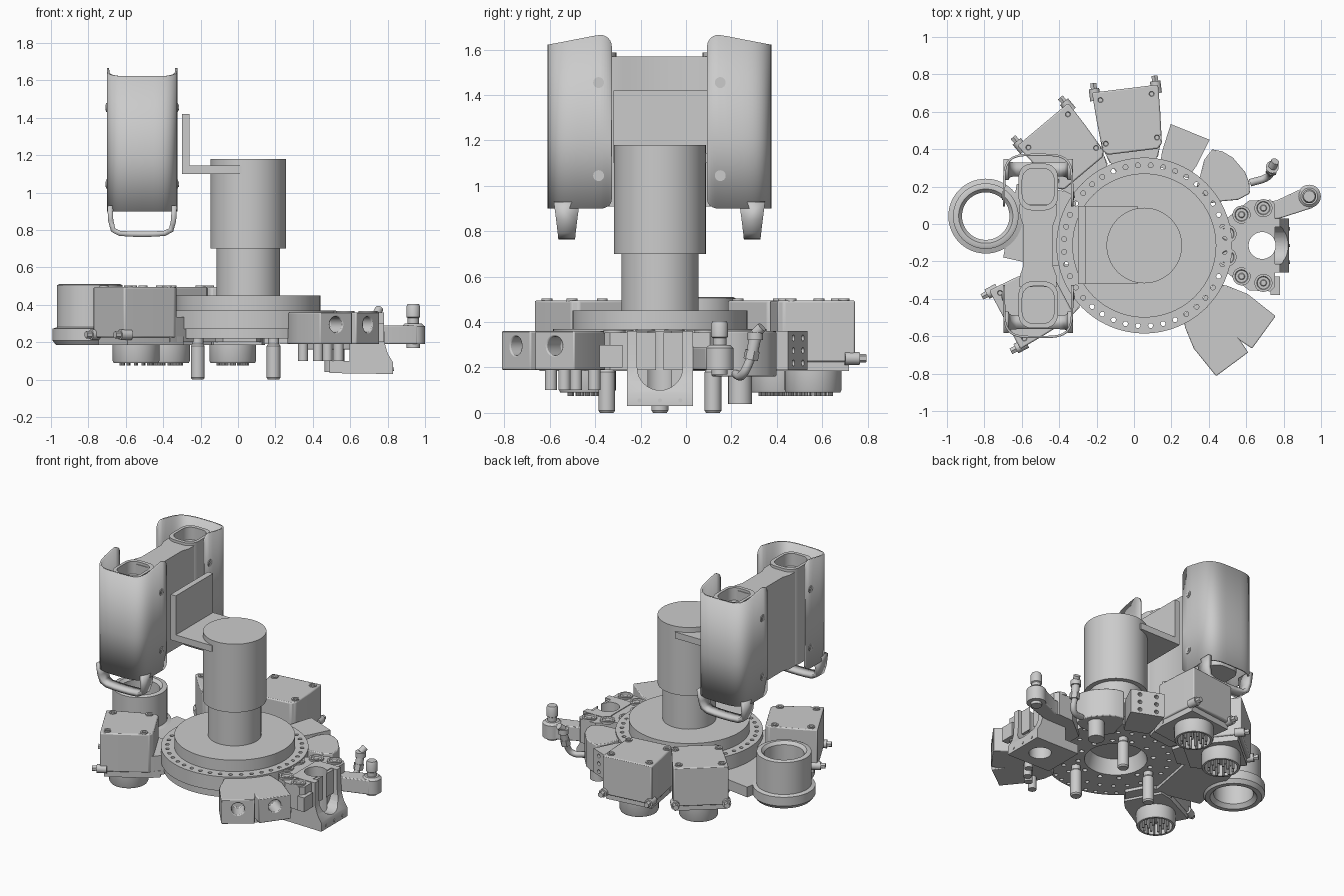
import bpy, bmesh
from math import pi, cos, sin, radians, sqrt
from mathutils import Vector, Matrix

if "Cube" in bpy.data.objects:
    bpy.data.objects.remove(bpy.data.objects["Cube"])

CX, CY = 0.055, -0.115            # main axis of the turntable

def frame(deg):
    """Local frame on the main axis: x = outward, y = sideways."""
    return Matrix.Translation((CX, CY, 0)) @ Matrix.Rotation(radians(deg), 4, 'Z')

def cyl(bm, r, p, q, seg=32, r2=None):
    p, q = Vector(p), Vector(q)
    rot = (q - p).to_track_quat('Z', 'Y').to_matrix().to_4x4()
    bmesh.ops.create_cone(bm, cap_ends=True, segments=seg, radius1=r, radius2=r if r2 is None else r2,
                          depth=(q - p).length, matrix=Matrix.Translation((p + q) / 2) @ rot)
    return bm

def box(bm, lo, hi):
    lo, hi = Vector(lo), Vector(hi)
    bmesh.ops.create_cube(bm, size=1, matrix=Matrix.Translation((lo + hi) / 2) @ Matrix.Diagonal((*(hi - lo), 1)))
    return bm

def prism(bm, pts, z0, z1):
    f = bm.faces.new([bm.verts.new((x, y, z0)) for x, y in pts])
    g = bmesh.ops.extrude_face_region(bm, geom=[f])['geom']
    bmesh.ops.translate(bm, verts=[v for v in g if isinstance(v, bmesh.types.BMVert)], vec=(0, 0, z1 - z0))
    return bm

def fan(bm, steps, z0, z1):
    """Symmetric outline from (distance, half width) steps."""
    return prism(bm, [(r, -w) for r, w in steps] + [(r, w) for r, w in reversed(steps)], z0, z1)

def lathe(bm, prof, at=(0, 0), closed=False, seg=64):
    rings = [[bm.verts.new((at[0] + r * cos(2 * pi * i / seg), at[1] + r * sin(2 * pi * i / seg), z))
              for i in range(seg)] for r, z in prof]
    n = len(rings)
    for k in range(n if closed else n - 1):
        a, b = rings[k], rings[(k + 1) % n]
        for i in range(seg):
            bm.faces.new((a[i], a[(i + 1) % seg], b[(i + 1) % seg], b[i]))
    bmesh.ops.remove_doubles(bm, verts=bm.verts, dist=1e-5)
    return bm

def finish(name, bm, mat=Matrix(), cut=None, bevel=0, solid=0):
    def to_obj(n, b):
        b.transform(mat)
        bmesh.ops.recalc_face_normals(b, faces=b.faces)
        me = bpy.data.meshes.new(n)
        b.to_mesh(me); b.free()
        o = bpy.data.objects.new(n, me)
        bpy.context.collection.objects.link(o)
        return o
    ob = to_obj(name, bm)
    bpy.ops.object.select_all(action='DESELECT')
    bpy.context.view_layer.objects.active = ob
    ob.select_set(True)
    if solid:
        m = ob.modifiers.new('wall', 'SOLIDIFY'); m.thickness = solid; m.offset = 0
    if cut:
        c = to_obj(name + '_cutter', cut)
        m = ob.modifiers.new('cut', 'BOOLEAN'); m.object = c; m.solver = 'EXACT'
        bpy.ops.object.modifier_apply(modifier='cut')
        bpy.data.objects.remove(c)
    if bevel:
        m = ob.modifiers.new('edge', 'BEVEL'); m.width = bevel; m.segments = 2; m.limit_method = 'ANGLE'
    bpy.ops.object.shade_smooth_by_angle(angle=radians(32))
    return ob

new = bmesh.new

# turntable disc with rim holes and underside recess
holes = new()
for n, r, s in ((40, 0.43, 0.013), (24, 0.34, 0.014), (12, 0.24, 0.016)):
    for i in range(n):
        a = 2 * pi * (i + 0.5) / n
        cyl(holes, s, (r * cos(a), r * sin(a), 0.18), (r * cos(a), r * sin(a), 0.40 if r > 0.4 else 0.26), 12)
finish('turntable', lathe(new(), [(0, .45), (.385, .45), (.385, .37), (.47, .37), (.47, .27), (.455, .27),
       (.455, .22), (.20, .22), (.17, .32), (0, .32)], seg=96), frame(0), holes)

# centre column and three legs
finish('column', lathe(new(), [(0, .44), (.17, .44), (.17, .70), (.202, .70), (.202, 1.18), (0, 1.18)]), frame(0))
for i in range(3):
    finish('leg', lathe(new(), [(0, 0), (.03, 0), (.037, .01), (.037, .18), (.03, .19), (.03, .25), (0, .25)],
                        (0.27, 0), seg=32), frame(60 + 120 * i))

# L bracket
bm = box(new(), (-.30, -.32, 1.10), (-.26, .095, 1.42))
finish('bracket_plate', bm)
finish('bracket_shelf', box(new(), (-.26, -.32, 1.10), (.02, .095, 1.145)))

# magazine: two curved shells, body, bottom loops
XM, YM = -0.5125, -0.117
cols = [(-1, .21 + .05 * (1 - cos(pi / 2 * i / 6))) for i in range(7)]
N = 28
for i in range(N + 1):
    a = pi - pi * i / N
    c = cos(a)
    cols.append(((1 if c > 0 else -1) * abs(c) ** .5, .30 + .187 * max(0, sin(a)) ** .5))
cols += [(1, s) for _, s in reversed(cols[:7])]
for side in (-1, 1):
    bm = new()
    rows = []
    for u, s in cols:
        e = min(.05, s - .21)
        inset = .05 - sqrt(max(0, .0025 - (.05 - e) ** 2))
        top = 1.665 - .042 * max(0, min(1, (s - .27) / .21)) - inset
        rows.append([bm.verts.new((XM + .182 * u, YM + side * s, z)) for z in (.90 + inset * .8, 1.2, top)])
    for a, b in zip(rows, rows[1:]):
        for k in range(2):
            bm.faces.new((a[k], b[k], b[k + 1], a[k + 1]))
    finish('magazine_shell', bm, solid=.012)
    for sx in (-1, 1):
        for z in (1.045, 1.455):
            p = XM + sx * .180
            at = YM + side * .268
            finish('shell_screw', cyl(cyl(new(), .024, (p, at, z), (p + sx * .012, at, z), 24), .015,
                   (p, at, z), (p + sx * .016, at, z), 6))
    # bottom loop
    bm = new()
    path = [(-.172, .93), (-.168, .85), (-.155, .80), (-.12, .782), (-.06, .778)]
    path += [(0, .777)] + [(-x, z) for x, z in reversed(path)]
    strips = []
    for x, z in path:
        t = (z - .777) / .15
        strips.append([bm.verts.new((XM + x, YM + side * s, z)) for s in (.372 - .02 * t, .445 + .02 * t)])
    for a, b in zip(strips, strips[1:]):
        bm.faces.new((a[0], b[0], b[1], a[1]))
    finish('magazine_loop', bm, solid=.028)
    # lobe with recessed well
    y = YM + side * .315
    well = box(new(), (XM - .085, y - .10, 1.50), (XM + .085, y + .10, 1.7))
    bmesh.ops.bevel(well, geom=[e for e in well.edges if abs(e.verts[0].co.z - e.verts[1].co.z) > .1],
                    offset=.06, segments=6, affect='EDGES', profile=.5)
    bm = box(new(), (XM - .105, y - .125, .91), (XM + .105, y + .125, 1.588))
    bmesh.ops.bevel(bm, geom=[e for e in bm.edges if abs(e.verts[0].co.z - e.verts[1].co.z) > .1],
                    offset=.07, segments=6, affect='EDGES', profile=.5)
    finish('magazine_lobe', bm, cut=well)
half = [(.10, .22), (.098, .16), (.08, .11)]
plan = half + [(x, -y) for x, y in reversed(half)]
plan += [(-x, -y) for x, y in plan]
finish('magazine_web', prism(new(), [(XM + x, YM + y) for x, y in plan], .91, 1.57))

# three large connector modules
for deg in (97, 130, 208):
    M = frame(deg)
    finish('module_arm', fan(new(), [(.38, .09), (.52, .15), (.56, .16)], .20, .335), M)
    finish('module_box', fan(new(), [(.505, .135), (.53, .16), (.70, .172), (.845, .178)], .225, .495), M,
           cyl(new(), .067, (.65, 0, .405), (.95, 0, .405)), bevel=.008)
    finish('module_base', fan(new(), [(.46, .13), (.54, .155), (.82, .165)], .185, .23), M)
    bm = new()
    for s in (-1, 1):
        for r in (.565, .80):
            lathe(bm, [(0, .49), (.024, .49), (.024, .503), (.014, .503), (.011, .497), (0, .497)],
                  (r, s * .138), seg=20)
    finish('module_top_screws', bm, M)
    bm = new()
    for s in (-1, 1):
        cyl(bm, .028, (.80, s * .165, .24), (.865, s * .165, .24), 20)
        cyl(bm, .019, (.86, s * .165, .24), (.895, s * .165, .24), 6)
    finish('module_side_knobs', bm, M)
    finish('socket', lathe(new(), [(.125, .20), (.125, .10), (.12, .09), (.105, .09), (.105, .17), (.0, .17),
                                   (0, .20)], (.68, 0), seg=48), M)
    bm = new()
    for n, r in ((12, .08), (6, .045)):
        for i in range(n):
            p = (.68 + r * cos(2 * pi * i / n), r * sin(2 * pi * i / n))
            cyl(bm, .008, (*p, .075), (*p, .175), 10)
    finish('socket_pins', bm, M)

# open ring module on the left
M = frame(169.5)
finish('ring_arm', fan(new(), [(.40, .21), (.60, .205), (.73, .20)], .20, .272), M)
finish('ring_tube', lathe(new(), [(.2, .21), (.2, .272), (.175, .28), (.175, .505), (.165, .51), (.145, .51),
       (.127, .49), (.127, .21), (.15, .185), (.18, .185)], (.862, 0), True), M,
       box(new(), (.65, -.12, .36), (.745, .12, .40)))

# two small wedge blocks with side holes, front right
for deg in (-53.5, -36):
    M = frame(deg)
    finish('wedge_block', fan(new(), [(.42, .05), (.48, .085), (.60, .115), (.79, .107)], .19, .36), M,
           cyl(new(), .042, (.68, 0, .295), (.9, 0, .295)), bevel=.006)
    finish('wedge_pegs', cyl(cyl(new(), .027, (.56, -.05, .10), (.56, -.05, .2), 20), .027,
                             (.56, .05, .10), (.56, .05, .2), 20), M)

# two blocks, back right
M = frame(68)
cut = new()
for s in (-.025, .03):
    for z in (.22, .275, .33):
        cyl(cut, .014, (.60, s * 2, z), (.70, s * 2, z), 12)
finish('sensor_block', fan(new(), [(.42, .08), (.50, .10), (.655, .112)], .19, .36), M, cut)
M = frame(40.5)
arc = [(.42, .06), (.47, .09), (.54, .14), (.61, .155)]
finish('rounded_block', fan(new(), arc + [(.645, .11), (.665, .05)], .16, .36), M, bevel=.006)
finish('rounded_block_peg', cyl(new(), .053, (.58, -.03, .04), (.58, -.03, .2)), M)

# right hand tool holder: bolted fan, flared saddle
M = frame(0)
bore = cyl(new(), .072, (.63, 0, -.1), (.63, 0, .5), 48)
finish('holder_flange', fan(new(), [(.40, .11), (.46, .16), (.56, .24), (.675, .245), (.70, .22), (.70, .14)],
       .19, .355), M, bore)
bm = new()
for s in (-1, 1):
    for p in ((.445, s * .062), (.52, s * .165), (.637, s * .20)):
        lathe(bm, [(0, .35), (.048, .35), (.048, .366), (.036, .366), (.032, .358), (.018, .358), (.014, .362),
                   (0, .362)], p, seg=28)
finish('holder_bolts', bm, M)
bm = prism(new(), [(.435, .035), (.775, .03), (.775, .09), (.745, .14), (.728, .20), (.725, .36), (.54, .36),
                   (.54, .10), (.435, .10)], -.145, .145)
bm.transform(Matrix.Rotation(pi / 2, 4, 'X'))
cut = cyl(new(), .072, (.63, 0, -.1), (.63, 0, .5), 48)
saddle = finish('holder_saddle', bm, M, cut)
notch = [(-.10, .5)] + [(.10 * cos(a), .20 + .10 * sin(a)) for a in [pi + pi * i / 16 for i in range(17)]] + [(.10, .5)]
cut = prism(new(), notch, 0, .2)
cut.transform(M @ Matrix(((0, 0, 1, .68), (1, 0, 0, 0), (0, 1, 0, 0), (0, 0, 0, 1))))
bm = new(); bm.from_mesh(saddle.data)
bpy.data.objects.remove(saddle)
finish('holder_saddle', bm, cut=cut)
bm = new()
for s in (-.09, 0, .09):
    cyl(bm, .009, (.77, s, .055), (.779, s, .055), 12)
finish('saddle_pins', bm, M)
finish('holder_side_block', box(new(), (.73, -.38, .20), (.78, -.28, .30)))

# side arm with upright hose fitting
bm = prism(new(), [(.70, .02), (.78, .03), (.96, .088), (.92, .20), (.76, .125), (.70, .12)], .19, .29)
finish('fitting_arm', bm, bevel=.006)
finish('upright_fitting', lathe(new(), [(0, .17), (.035, .17), (.035, .19), (.062, .19), (.062, .285), (.045, .30),
       (.03, .30), (.03, .33), (.037, .335), (.037, .39), (.03, .405), (0, .405)], (.937, .148), seg=32))

# bent hose fitting
cu = bpy.data.curves.new('elbow_fitting', 'CURVE')
cu.dimensions = '3D'; cu.bevel_depth = .02; cu.bevel_resolution = 4; cu.use_fill_caps = True
sp = cu.splines.new('BEZIER')
pts = [(.62, .22, .17), (.71, .25, .17), (.735, .29, .25)]
sp.bezier_points.add(2)
for b, p in zip(sp.bezier_points, pts):
    b.co = p; b.handle_left_type = b.handle_right_type = 'AUTO'
bpy.context.collection.objects.link(bpy.data.objects.new('elbow_fitting', cu))
bm = cyl(new(), .033, (.735, .285, .235), (.737, .293, .275), 6)
cyl(bm, .026, (.737, .292, .27), (.74, .305, .33), 24)
cyl(bm, .034, (.74, .305, .32), (.74, .305, .355), 24)
cyl(bm, .022, (.74, .305, .35), (.755, .335, .378), 20)
finish('elbow_tip', bm)
